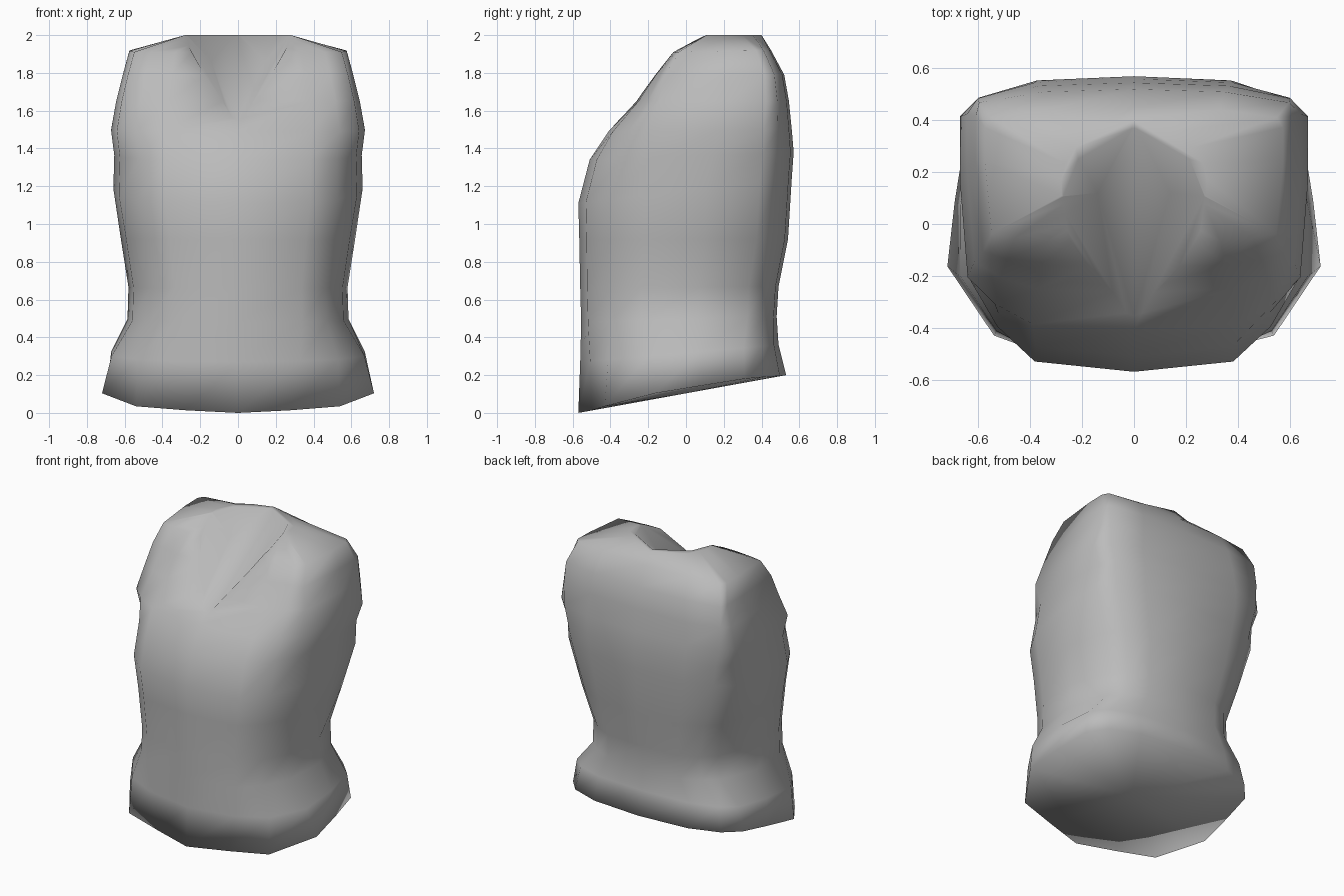
import bpy, bmesh

if "Cube" in bpy.data.objects:
    bpy.data.objects.remove(bpy.data.objects["Cube"])

# Single flat cloth colour
cloth = bpy.data.materials.new("grey_cloth")
cloth.diffuse_color = (0.5, 0.5, 0.5, 1)
cloth.use_nodes = True
cloth.node_tree.nodes["Principled BSDF"].inputs["Base Color"].default_value = cloth.diffuse_color

# Half cross-sections: (share of half width, share of depth from front to back)
CHEST = [(0, 0), (.58, .035), (.80, .155), (.955, .31), (1, .60),
         (1, .85), (.87, .925), (.57, .985), (0, 1)]
HEM = [(0, 0), (.38, .065), (.75, .127), (1, .37), (.96, .60),
       (.91, .80), (.78, .90), (.50, .97), (0, 1)]
COLLAR = [(0, 0), (.5, 0), (.85, 0), (1, .03), (1, .25),
          (.95, .45), (.80, .65), (.50, .85), (0, 1)]

# Rings: front z, back z, half width, front y, back y,
# share of hem section, flattening of the front, tuck of the back corners
RINGS = [
    (0.00, 0.20, .72, -.57, .53, 1, 1, 0),
    (0.27, 0.36, .685, -.56, .49, .5, 1, .04),
    (0.48, 0.51, .585, -.555, .48, 0, 1, .16),
    (0.66, 0.67, .58, -.56, .49, 0, 1, .17),
    (0.92, 0.92, .62, -.565, .54, 0, 1, .12),
    (1.11, 1.24, .66, -.57, .56, 0, 1, .04),
    (1.34, 1.38, .655, -.51, .57, 0, 1, 0),
    (1.49, 1.50, .672, -.41, .56, 0, .68, -.02),
    (1.65, 1.65, .645, -.265, .545, 0, .48, -.06),
    (1.79, 1.79, .61, -.165, .52, 0, .27, -.10),
    (1.91, 1.92, .575, -.07, .45, 0, .2, -.08),
]


def ring_points(zf, zb, w, yf, yb, k, flat, tuck):
    half = []
    for i, ((cx, ct), (hx, ht)) in enumerate(zip(CHEST, HEM)):
        sx, t = cx + (hx - cx) * k, ct + (ht - ct) * k
        if i in (1, 2, 3):
            t *= flat
        sx -= {5: max(tuck, 0), 6: tuck * 1.1, 7: max(tuck, 0) * .6}.get(i, 0)
        lift = .03 * sx ** 4 if k == 1 else 0   # hem rises at the sides
        half.append((w * sx, yf + (yb - yf) * t, zf + (zb - zf) * t + lift))
    return mirrored(half)


def mirrored(half):
    return half + [(-x, y, z) for x, y, z in half[-2:0:-1]]


# Vest body: lofted rings, closed underneath and on top
bm = bmesh.new()
rings = [ring_points(*r) for r in RINGS]
rings.append(mirrored([(.28 * sx, .10 + .30 * t, 2.0) for sx, t in COLLAR]))
loops = [[bm.verts.new(p) for p in ring] for ring in rings]
n = len(loops[0])
for a, b in zip(loops[:-1], loops[1:]):
    for i in range(n):
        j = (i + 1) % n
        bm.faces.new((a[i], a[j], b[j], b[i]))
bm.faces.new(loops[-1])
# Underside: a fan around the middle
middle = bm.verts.new((0, -.02, .10))
for i in range(n):
    bm.faces.new((loops[0][(i + 1) % n], loops[0][i], middle))
# Small dents at the back of the armholes
for i in (5, n - 5):
    loops[6][i].co.x *= .96
bmesh.ops.recalc_face_normals(bm, faces=bm.faces)
mesh = bpy.data.meshes.new("vest_body")
bm.to_mesh(mesh)
bm.free()
mesh.materials.append(cloth)
vest = bpy.data.objects.new("vest_body", mesh)
bpy.context.collection.objects.link(vest)

# V-neck cutter: convex wedge running from the chest to the nape
bm = bmesh.new()
bm.verts.new((0, -.47, 1.48))
bm.verts.new((0, .385, 2.01))
for s in (-1, 1):
    for p in ((.36, -.47, 2.1), (.14, .12, 1.86), (.33, .1, 2.06), (.22, .26, 2.01)):
        bm.verts.new((s * p[0], p[1], p[2]))
bmesh.ops.convex_hull(bm, input=bm.verts)
bmesh.ops.recalc_face_normals(bm, faces=bm.faces)
cut_mesh = bpy.data.meshes.new("neck_cutter")
bm.to_mesh(cut_mesh)
bm.free()
cut_mesh.materials.append(cloth)
cutter = bpy.data.objects.new("neck_cutter", cut_mesh)
bpy.context.collection.objects.link(cutter)
cutter.hide_render = True

# Cut the neckline and smooth the cloth
mod = vest.modifiers.new("neckline", 'BOOLEAN')
mod.operation = 'DIFFERENCE'
mod.solver = 'EXACT'
mod.object = cutter
bpy.context.view_layer.objects.active = vest
vest.select_set(True)
bpy.ops.object.modifier_apply(modifier="neckline")
bpy.data.objects.remove(cutter)
bpy.ops.object.shade_smooth_by_angle(angle=2.0)
